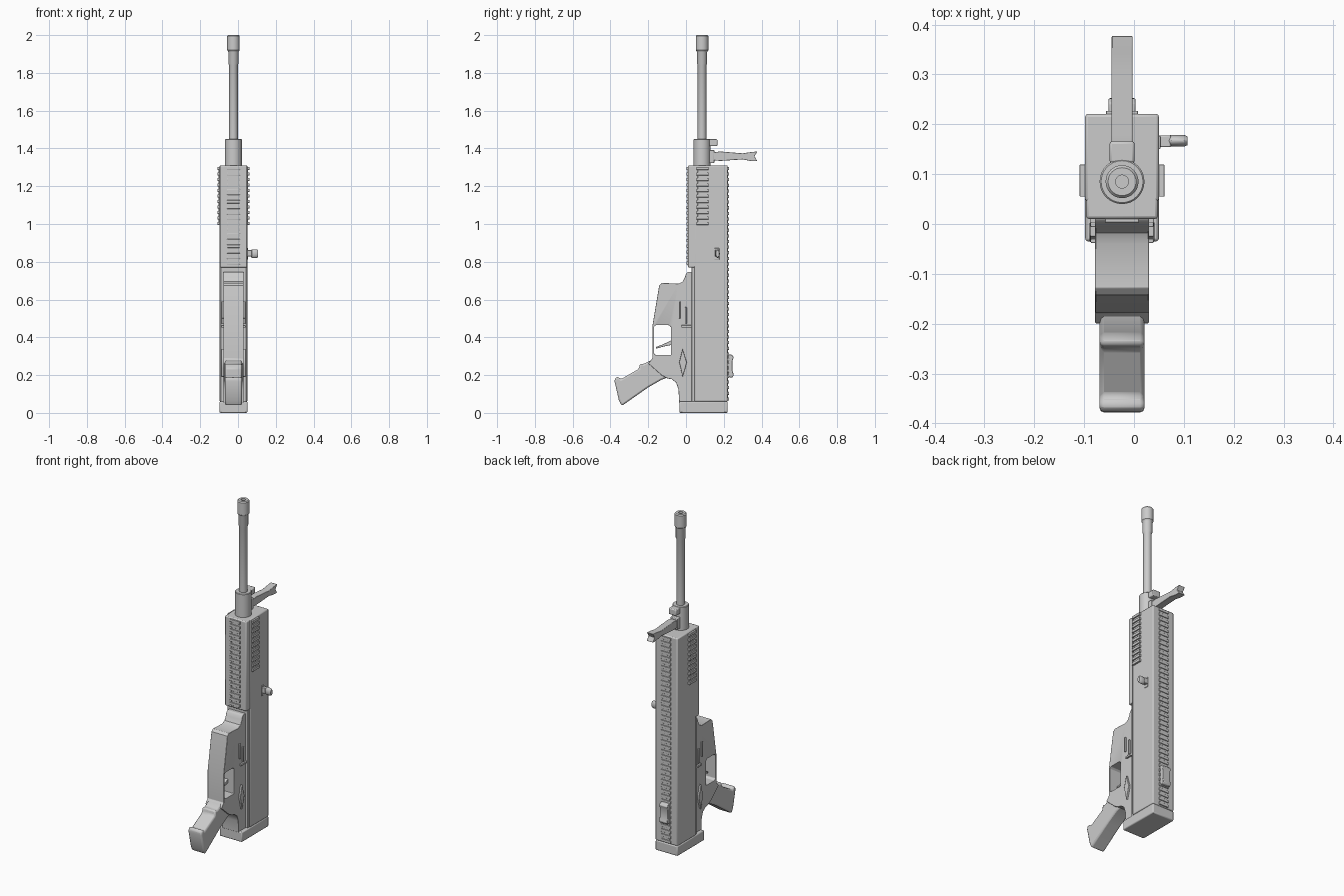
import bpy, bmesh, math
from mathutils import Matrix, Vector

CX, BY = -0.024, 0.085   # centre plane of the body, barrel axis


def finish(bm, name, bevel=0.0, segs=2):
    bmesh.ops.recalc_face_normals(bm, faces=bm.faces)
    me = bpy.data.meshes.new(name)
    bm.to_mesh(me)
    bm.free()
    ob = bpy.data.objects.new(name, me)
    bpy.context.collection.objects.link(ob)
    if bevel:
        m = ob.modifiers.new("bevel", 'BEVEL')
        m.width, m.segments, m.limit_method = bevel, segs, 'ANGLE'
        m.angle_limit = math.radians(40)
    return ob


def add_box(bm, x0, x1, y0, y1, z0, z1):
    mat = Matrix.Translation(((x0 + x1) / 2, (y0 + y1) / 2, (z0 + z1) / 2))
    bmesh.ops.create_cube(bm, size=1, matrix=mat @ Matrix.Diagonal((x1 - x0, y1 - y0, z1 - z0, 1)))


def boxes(name, dims, bevel=0.003):
    bm = bmesh.new()
    for d in dims:
        add_box(bm, *d)
    return finish(bm, name, bevel)


def prism(name, pts, half, bevel=0.004, cx=CX):
    """Side profile in (y, z), given a width along x."""
    bm = bmesh.new()
    f = bm.faces.new([bm.verts.new((cx - half, y, z)) for y, z in pts])
    r = bmesh.ops.extrude_face_region(bm, geom=[f])
    bmesh.ops.translate(bm, vec=(2 * half, 0, 0),
                        verts=[v for v in r['geom'] if isinstance(v, bmesh.types.BMVert)])
    return finish(bm, name, bevel)


def lathe(name, prof, origin, rot=Matrix(), n=32):
    """Revolve (radius, height) pairs round z."""
    bm = bmesh.new()
    vs = [bm.verts.new((r, 0, h)) for r, h in prof]
    es = [bm.edges.new(p) for p in zip(vs, vs[1:])]
    bmesh.ops.spin(bm, geom=vs + es, axis=(0, 0, 1), cent=(0, 0, 0), angle=math.tau, steps=n)
    bmesh.ops.remove_doubles(bm, verts=bm.verts, dist=1e-5)
    bm.transform(Matrix.Translation(Vector(origin)) @ rot)
    return finish(bm, name)


def cut(ob, cutter):
    m = ob.modifiers.new("cut", 'BOOLEAN')
    m.operation, m.object = 'DIFFERENCE', cutter
    ob.modifiers.move(len(ob.modifiers) - 1, 0)
    cutter.hide_render = True
    cutter.hide_set(True)


def ridges(z0, z1, step=0.03, fill=0.55):
    n = round((z1 - z0) / step)
    s = (z1 - z0) / n
    return [(z0 + i * s + s * 0.2, z0 + i * s + s * (0.2 + fill)) for i in range(n)]


# upper receiver, with stepped handguard in front
boxes("upper_receiver", [(-0.098, 0.05, 0.045, 0.221, 0.06, 1.31)], 0.006)
boxes("handguard", [(-0.096, 0.048, 0.01, 0.068, 0.77, 1.31)], 0.006)
boxes("butt_plate", [(-0.098, 0.05, -0.035, 0.221, 0, 0.06)], 0.006)
boxes("receiver_seam", [(-0.092, 0.044, 0.03, 0.05, 0.06, 0.77)], 0.002)

# toothed rails: top, bottom and both sides
boxes("top_rail", [(-0.048, 0.0, 0.215, 0.2225, 0.07, 1.30)] +
      [(-0.056, 0.008, 0.219, 0.227, a, b) for a, b in ridges(0.06, 1.31)], 0.0012)
boxes("bottom_rail", [(-0.048, 0.0, 0.008, 0.015, 0.78, 1.30)] +
      [(-0.058, 0.010, 0.003, 0.013, a, b) for a, b in ridges(0.78, 1.31)], 0.0012)
for side, nm in ((-1, "left"), (1, "right")):
    x = CX + side * 0.072
    dims = [(*sorted((x, x + side * 0.006)), 0.062, 0.112, 1.0, 1.30)]
    dims += [(*sorted((x, x + side * 0.013)), 0.055, 0.119, a, b) for a, b in ridges(0.99, 1.31)]
    boxes(nm + "_side_rail", dims, 0.0012)

# lower receiver with magazine well and trigger opening
lower = prism("lower_receiver", [
    (0.05, 0.055), (-0.036, 0.055), (-0.04, 0.125), (-0.052, 0.16), (-0.075, 0.178),
    (-0.10, 0.183), (-0.13, 0.20), (-0.20, 0.262), (-0.178, 0.288), (-0.178, 0.46),
    (-0.142, 0.675), (-0.128, 0.688), (-0.04, 0.684), (-0.018, 0.695), (-0.005, 0.72),
    (0.0, 0.738), (0.01, 0.747), (0.05, 0.747)], 0.054, 0.004)
cut(lower, prism("trigger_opening_cutter", [
    (-0.17, 0.315), (-0.16, 0.306), (-0.08, 0.306), (-0.08, 0.455), (-0.09, 0.464),
    (-0.16, 0.464), (-0.17, 0.455)], 0.2, 0))

# pistol grip and trigger
prism("pistol_grip", [
    (-0.09, 0.19), (-0.13, 0.175), (-0.20, 0.135), (-0.34, 0.037), (-0.355, 0.065),
    (-0.378, 0.165), (-0.376, 0.185), (-0.36, 0.192), (-0.345, 0.178), (-0.25, 0.233),
    (-0.243, 0.262), (-0.225, 0.258), (-0.18, 0.282), (-0.09, 0.282)], 0.045, 0.01)
prism("trigger", [(-0.075, 0.36), (-0.115, 0.352), (-0.158, 0.34), (-0.158, 0.349),
                  (-0.12, 0.364), (-0.075, 0.385)], 0.014, 0.002)

# control levers and magazine catches, mirrored on both sides
for side, nm in ((-1, "left"), (1, "right")):
    x = CX + side * 0.056
    prism(nm + "_selector", [(-0.018, 0.19), (-0.004, 0.235), (0.004, 0.268), (-0.006, 0.30),
                             (-0.018, 0.34), (-0.028, 0.30), (-0.036, 0.268), (-0.028, 0.235)],
          0.009, 0.002, x)
    boxes(nm + "_catch", [(x - 0.007, x + 0.007, -0.038, -0.03, 0.50, 0.59),
                          (x - 0.007, x + 0.007, -0.006, 0.004, 0.47, 0.56),
                          (x - 0.008, x + 0.008, -0.025, 0.04, 0.452, 0.464)], 0.002)

# gas block, barrel and hollow muzzle
lathe("gas_block", [(0, 1.30), (0.045, 1.30), (0.045, 1.447), (0.042, 1.45), (0, 1.45)], (CX, BY, 0))
lathe("barrel", [(0, 1.44), (0.023, 1.44), (0.023, 1.84), (0.027, 1.85), (0.027, 1.91),
                 (0.029, 1.915), (0.033, 1.92), (0.033, 1.994), (0.028, 2.0), (0.013, 2.0),
                 (0.013, 1.95), (0, 1.95)], (CX, BY, 0))
boxes("gas_regulator", [(-0.049, 0.001, 0.122, 0.166, 1.412, 1.449)], 0.005)

# folding front sight with notched tip
boxes("front_sight_base", [(-0.047, -0.001, 0.11, 0.15, 1.322, 1.392)], 0.004)
prism("front_sight", [(0.14, 1.338), (0.18, 1.334), (0.30, 1.342), (0.345, 1.333), (0.378, 1.333),
                      (0.362, 1.358), (0.378, 1.384), (0.345, 1.381), (0.30, 1.374),
                      (0.18, 1.384), (0.14, 1.378)], 0.021, 0.002)

# rear sight on the top rail
prism("rear_sight", [(0.222, 0.20), (0.23, 0.188), (0.247, 0.188), (0.253, 0.20), (0.246, 0.225),
                     (0.246, 0.275), (0.253, 0.295), (0.243, 0.308), (0.222, 0.308)], 0.027, 0.003)

# charging handle
boxes("handle_slot", [(0.04, 0.053, 0.15, 0.177, 0.812, 0.872)], 0.002)
boxes("handle_stem", [(0.045, 0.074, 0.154, 0.178, 0.828, 0.862)], 0.003)
lathe("handle_knob", [(0, 0.07), (0.010, 0.07), (0.012, 0.075), (0.012, 0.10), (0.009, 0.107),
                      (0, 0.107)], (0, 0.167, 0.843),
      Matrix.Rotation(math.pi / 2, 4, 'Y') @ Matrix.Diagonal((1.9, 1, 1, 1)), 20)

# smooth curved surfaces, keep edges sharp
bpy.ops.object.select_all(action='DESELECT')
for ob in bpy.context.collection.objects:
    if not ob.hide_render:
        ob.select_set(True)
        bpy.context.view_layer.objects.active = ob
bpy.ops.object.shade_smooth_by_angle(angle=math.radians(35))
